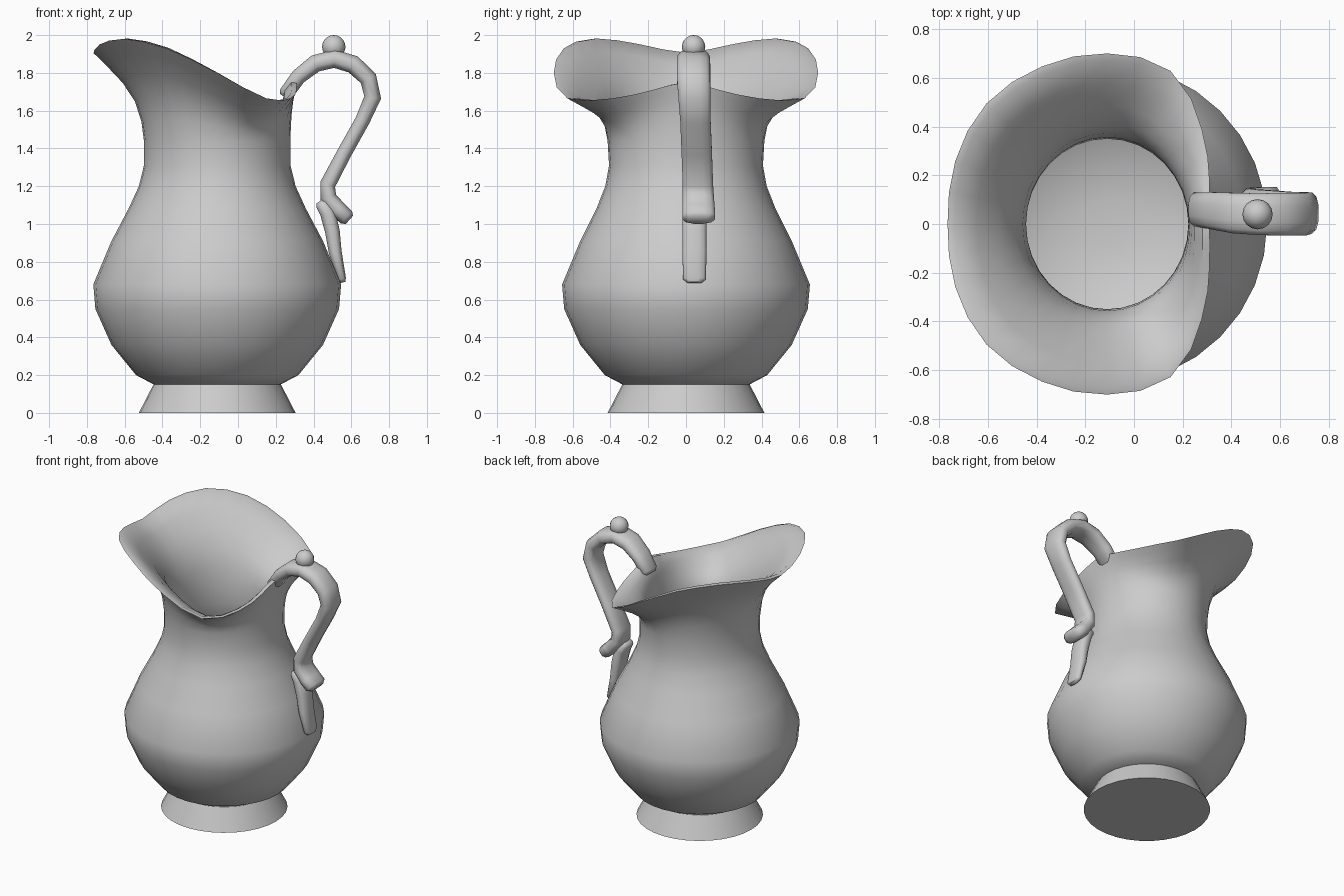
import bpy, bmesh
from math import sin, cos, pi, radians, copysign
from mathutils import Vector

if "Cube" in bpy.data.objects:
    bpy.data.objects.remove(bpy.data.objects["Cube"])

CX = -0.11   # pitcher axis
N = 32       # segments around


def finish(name, bm, angle=45):
    bmesh.ops.recalc_face_normals(bm, faces=bm.faces[:])
    me = bpy.data.meshes.new(name)
    bm.to_mesh(me)
    bm.free()
    ob = bpy.data.objects.new(name, me)
    bpy.context.collection.objects.link(ob)
    bpy.ops.object.select_all(action='DESELECT')
    ob.select_set(True)
    bpy.context.view_layer.objects.active = ob
    bpy.ops.object.shade_smooth_by_angle(angle=radians(angle))
    return ob


def loft(name, rings, angle=45):
    """Skin a list of closed point rings and cap both ends."""
    bm = bmesh.new()
    vs = [[bm.verts.new(p) for p in ring] for ring in rings]
    n = len(vs[0])
    for a, b in zip(vs, vs[1:]):
        for i in range(n):
            j = (i + 1) % n
            bm.faces.new((a[i], a[j], b[j], b[i]))
    bm.faces.new(vs[0][::-1])
    bm.faces.new(vs[-1])
    return finish(name, bm, angle)


def polar(a, r, z, sy=1.0):
    return Vector((CX + r * cos(a), r * sy * sin(a), z))


# Rim radius and height every 22.5 degrees, from handle round to spout
RIM = [(0.42, 1.75), (0.455, 1.71), (0.55, 1.665), (0.68, 1.665), (0.70, 1.80),
       (0.70, 1.93), (0.70, 1.98), (0.675, 1.95), (0.655, 1.905)]


def rim(i):
    k = min(i, N - i) / (N / 2) * 8
    lo = min(int(k), 7)
    f = k - lo
    pts = [RIM[abs(lo - 1)], RIM[lo], RIM[lo + 1], RIM[lo + 2 if lo < 7 else 7]]
    out = []
    for p0, p1, p2, p3 in zip(*pts):   # smooth Catmull-Rom blend
        out.append(0.5 * (2 * p1 + (p2 - p0) * f + (2 * p0 - 5 * p1 + 4 * p2 - p3) * f * f
                          + (3 * p1 - p0 - 3 * p2 + p3) * f ** 3))
    return out


# Body: outer belly and neck (radius, z, y scale), then flare fractions to the rim
BELLY = [(0.335, 0.15, 1), (0.43, 0.20, 1), (0.56, 0.36, 1), (0.645, 0.55, 1),
         (0.656, 0.68, 1), (0.56, 0.91, 1), (0.47, 1.08, 1.01), (0.415, 1.20, 1.03),
         (0.388, 1.31, 1.05), (0.388, 1.44, 1.07)]
FLARE = [(0.05, 0.22), (0.18, 0.45), (0.42, 0.66), (0.75, 0.86), (1, 1)]


def belly_ring(r, z, sy, inset=0.0):
    return [polar(2 * pi * i / N, r - inset, z, sy) for i in range(N)]


def flare_ring(fr, fz, inset=0.0, drop=0.0):
    r0, z0, sy = BELLY[-1]
    ring = []
    for i in range(N):
        r1, z1 = rim(i)
        ring.append(polar(2 * pi * i / N, r0 + (r1 - r0) * fr - inset,
                          z0 + (z1 - z0) * fz - drop, sy + (1 - sy) * fr))
    return ring


rings = [belly_ring(*b) for b in BELLY] + [flare_ring(*f) for f in FLARE]
rings.append(flare_ring(1, 1, 0.03, -0.002))
rings += [flare_ring(*f, 0.055) for f in FLARE[-2::-1]]
rings += [belly_ring(*b, 0.055) for b in BELLY[:1:-1]]
rings += [belly_ring(0.38, 0.24, 1), belly_ring(0.1, 0.20, 1)]
loft("pitcher_body", rings)

# Flared foot
loft("foot", [belly_ring(0.415, 0, 1), belly_ring(0.33, 0.165, 1)])


def strap(name, path, sides=12):
    """Sweep a rounded-oblong section along (x, y, z, thickness, width) points."""
    pos = [Vector(p[:3]) for p in path]
    rings = []
    last = len(path) - 1
    for k, (x, y, z, th, w) in enumerate(path):
        t = pos[min(k + 1, last)] - pos[max(k - 1, 0)]
        t.y = 0
        t.normalize()
        nrm = Vector((-t.z, 0, t.x))

        def section(scale, shift):
            ring = []
            for i in range(sides):
                a = 2 * pi * (i + 0.5) / sides
                c, s = [copysign(abs(v) ** 0.75, v) for v in (cos(a), sin(a))]
                ring.append(pos[k] + t * shift + nrm * c * th / 2 * scale
                            + Vector((0, s * w / 2 * scale, 0)))
            return ring
        if k == 0:
            rings.append(section(0.65, -0.02))
        rings.append(section(1, 0))
        if k == last:
            rings.append(section(0.65, 0.02))
    return loft(name, rings, 60)


# Main handle: rises from the rim, arches over and kicks out at the end
strap("handle", [
    (0.255, 0.06, 1.69, 0.08, 0.14), (0.32, 0.055, 1.78, 0.085, 0.155),
    (0.41, 0.045, 1.85, 0.095, 0.17), (0.51, 0.04, 1.875, 0.10, 0.175),
    (0.61, 0.04, 1.845, 0.10, 0.18), (0.69, 0.04, 1.77, 0.095, 0.18),
    (0.713, 0.045, 1.67, 0.092, 0.175), (0.66, 0.05, 1.55, 0.08, 0.165),
    (0.565, 0.057, 1.38, 0.08, 0.165), (0.475, 0.063, 1.21, 0.085, 0.165),
    (0.478, 0.065, 1.14, 0.09, 0.17), (0.53, 0.067, 1.075, 0.095, 0.175),
    (0.575, 0.067, 1.035, 0.09, 0.175)])

# Lower tail that joins the handle to the belly
strap("handle_tail", [
    (0.445, 0.045, 1.105, 0.07, 0.12), (0.475, 0.045, 1.06, 0.085, 0.13),
    (0.50, 0.045, 0.96, 0.08, 0.13), (0.515, 0.045, 0.85, 0.07, 0.13),
    (0.55, 0.045, 0.71, 0.045, 0.125)])

# Thumb knob on top of the handle
bm = bmesh.new()
bmesh.ops.create_uvsphere(bm, u_segments=16, v_segments=10, radius=0.062)
bmesh.ops.translate(bm, verts=bm.verts[:], vec=(0.507, 0.04, 1.938))
finish("thumb_knob", bm, 60)
